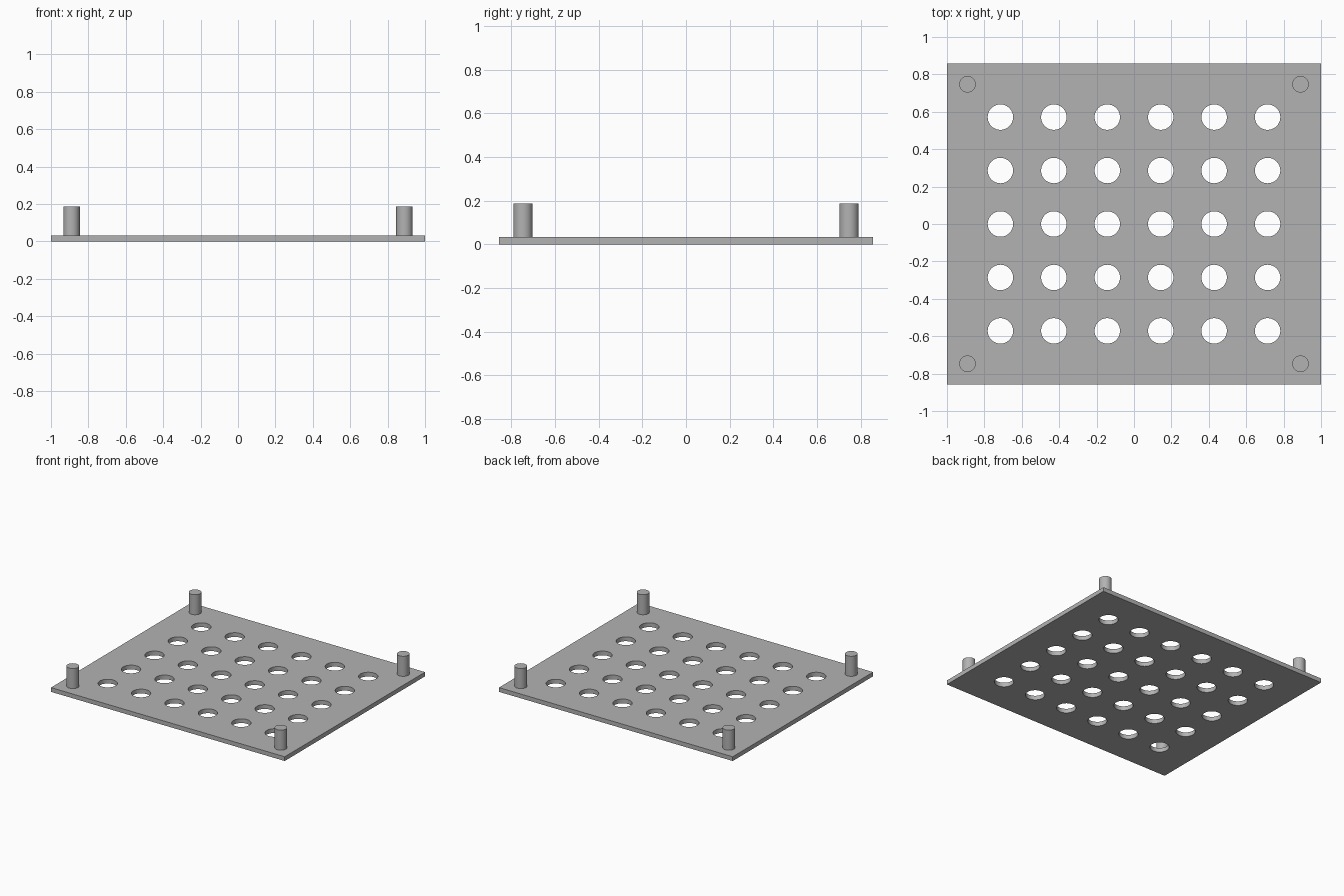
import bpy
import bmesh
from math import radians
from mathutils import Matrix

cube = bpy.data.objects.get("Cube")
if cube:
    bpy.data.objects.remove(cube, do_unlink=True)

WIDTH, DEPTH, THICK = 2.0, 1.714, 0.033
PITCH = 2 / 7
HOLE_R, POST_R, POST_TOP = 0.068, 0.044, 0.188
POST_X, POST_Y = 0.89, 0.747

grey = bpy.data.materials.new("light_grey")
grey.use_nodes = True
colour = (0.45, 0.45, 0.45, 1)
grey.diffuse_color = colour
grey.node_tree.nodes["Principled BSDF"].inputs["Base Color"].default_value = colour


def make_object(name, bm):
    mesh = bpy.data.meshes.new(name)
    bm.to_mesh(mesh)
    bm.free()
    mesh.materials.append(grey)
    obj = bpy.data.objects.new(name, mesh)
    bpy.context.collection.objects.link(obj)
    return obj


def add_cylinder(bm, x, y, radius, bottom, top):
    bmesh.ops.create_cone(bm, cap_ends=True, segments=48, radius1=radius, radius2=radius,
                          depth=top - bottom,
                          matrix=Matrix.Translation((x, y, (bottom + top) / 2)))


def select_only(obj):
    bpy.ops.object.select_all(action='DESELECT')
    obj.select_set(True)
    bpy.context.view_layer.objects.active = obj


# Flat base plate
bm = bmesh.new()
bmesh.ops.create_cube(bm, size=1, matrix=Matrix.Translation((0, 0, THICK / 2))
                      @ Matrix.Diagonal((WIDTH, DEPTH, THICK, 1)))
plate = make_object("base_plate", bm)

# Grid of round through holes, six across and five deep
bm = bmesh.new()
for col in range(6):
    for row in range(5):
        add_cylinder(bm, (col - 2.5) * PITCH, (row - 2) * PITCH, HOLE_R, -THICK, 2 * THICK)
cutter = make_object("hole_cutter", bm)
cutter.hide_render = True

cut = plate.modifiers.new("holes", 'BOOLEAN')
cut.operation = 'DIFFERENCE'
cut.solver = 'EXACT'
cut.object = cutter
select_only(plate)
bpy.ops.object.modifier_apply(modifier=cut.name)
bpy.data.objects.remove(cutter, do_unlink=True)
bpy.ops.object.shade_smooth_by_angle(angle=radians(30))

# Round post near each corner
for side, sx in (("right", -1), ("left", 1)):
    for end, sy in (("front", -1), ("back", 1)):
        bm = bmesh.new()
        add_cylinder(bm, sx * POST_X, sy * POST_Y, POST_R, THICK, POST_TOP)
        post = make_object(f"{end}_{side}_post", bm)
        select_only(post)
        bpy.ops.object.shade_smooth_by_angle(angle=radians(30))
